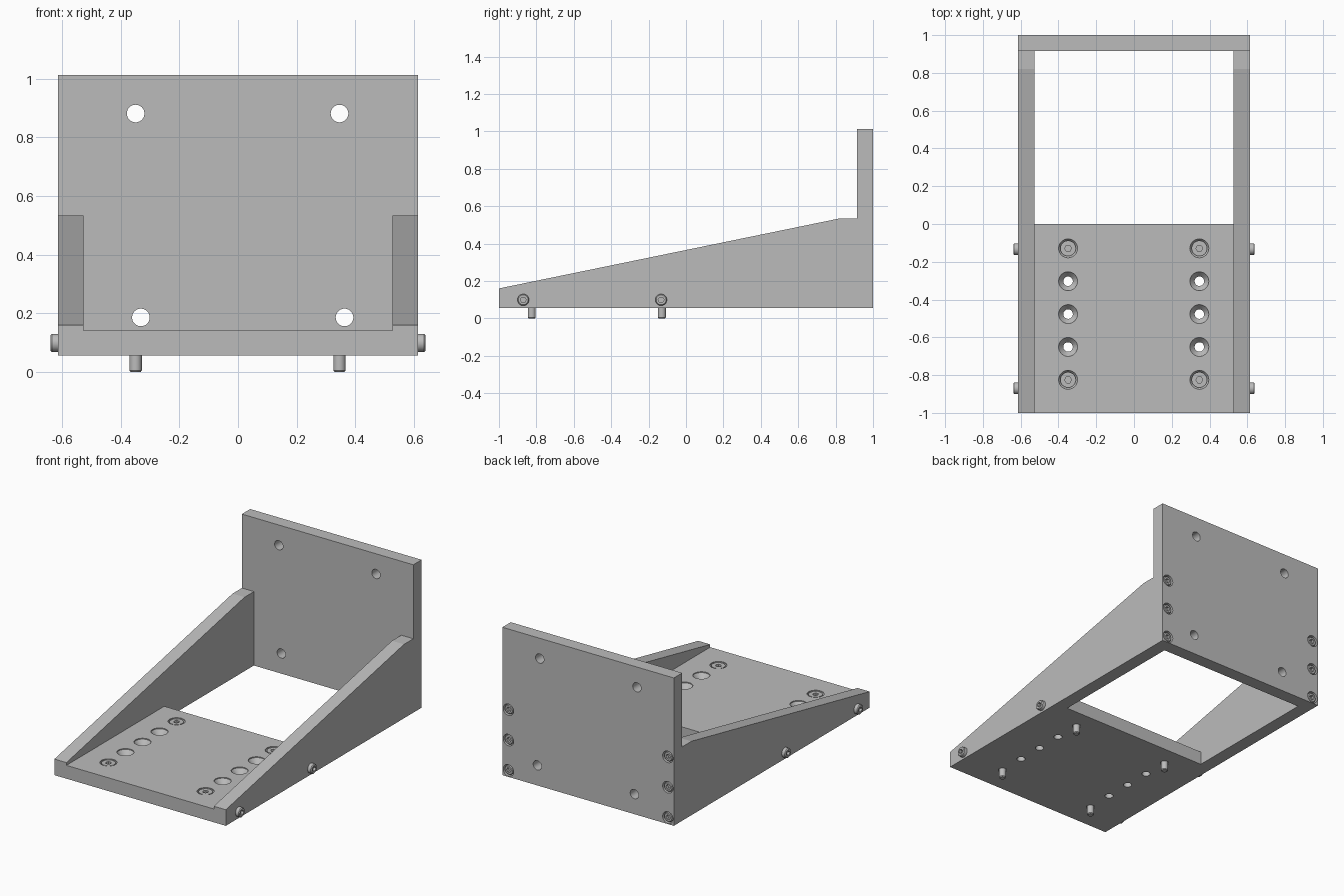
import bpy, bmesh, math
from mathutils import Vector, Matrix

if "Cube" in bpy.data.objects:
    bpy.data.objects.remove(bpy.data.objects["Cube"], do_unlink=True)

grey = bpy.data.materials.new("machined grey")
grey.use_nodes = True
grey.diffuse_color = (0.5, 0.5, 0.5, 1)
grey.node_tree.nodes["Principled BSDF"].inputs["Base Color"].default_value = (0.5, 0.5, 0.5, 1)

SEG = 48
W, INNER = 0.613, 0.527             # half widths: outside, between the side webs
BOTTOM, FLOOR, TOP = 0.056, 0.142, 1.012
BACK = 0.915                        # front face of the back plate


def make_object(name, bm):
    bmesh.ops.recalc_face_normals(bm, faces=bm.faces)
    mesh = bpy.data.meshes.new(name)
    bm.to_mesh(mesh)
    bm.free()
    mesh.materials.append(grey)
    obj = bpy.data.objects.new(name, mesh)
    bpy.context.collection.objects.link(obj)
    return obj


def prism(name, profile, x0, x1):
    """Side profile in y, z extruded from x0 to x1."""
    bm = bmesh.new()
    face = bm.faces.new([bm.verts.new((x0, y, z)) for y, z in profile])
    ext = bmesh.ops.extrude_face_region(bm, geom=[face])
    moved = [v for v in ext["geom"] if isinstance(v, bmesh.types.BMVert)]
    bmesh.ops.translate(bm, verts=moved, vec=(x1 - x0, 0, 0))
    return make_object(name, bm)


def slab(name, y0, y1, z0, z1):
    return prism(name, [(y0, z0), (y1, z0), (y1, z1), (y0, z1)], -W, W)


def lathe(bm, profile, place, direction, hex_from=99):
    """Closed turned solid; rings from hex_from onward are hexagonal."""
    turn = Vector(direction).to_track_quat("Z", "Y").to_matrix().to_4x4()
    matrix = Matrix.Translation(place) @ turn
    rings = []
    for n, (r, h) in enumerate(profile):
        ring = []
        for i in range(SEG):
            a = math.tau * i / SEG
            flat = math.cos(math.pi / 6) / math.cos(a % (math.pi / 3) - math.pi / 6)
            rr = r * flat if n >= hex_from else r
            ring.append(bm.verts.new(matrix @ Vector((rr * math.cos(a), rr * math.sin(a), h))))
        rings.append(ring)
    for a, b in zip(rings, rings[1:]):
        for i in range(SEG):
            j = (i + 1) % SEG
            bm.faces.new((a[i], a[j], b[j], b[i]))
    bm.faces.new(rings[0][::-1])
    bm.faces.new(rings[-1])


def boolean(target, other, operation):
    mod = target.modifiers.new(operation.lower(), "BOOLEAN")
    mod.operation, mod.solver, mod.object = operation, "EXACT", other
    other.hide_render = True


def smooth(obj):
    bpy.ops.object.select_all(action="DESELECT")
    obj.select_set(True)
    bpy.context.view_layer.objects.active = obj
    bpy.ops.object.shade_smooth_by_angle(angle=math.radians(10))


# Hole and screw positions
columns = (-0.349, 0.346)
rows = [-0.825 + 0.174 * i for i in range(5)]
floor_spots = [(x, y, FLOOR) for x in columns for y in (rows[0], rows[-1])]
side_spots = [((s * W, y, 0.099), (s, 0, 0)) for s in (-1, 1) for y in (-0.87, -0.133)]
back_spots = [(s * 0.57, 1, 0.098 + 0.196 * i) for s in (-1, 1) for i in range(3)]

# Frame parts: floor plate, back plate and two sloping webs
frame = slab("bracket_frame", -1, 0, BOTTOM, FLOOR)
parts = [slab("back_plate", BACK, 1, BOTTOM, TOP)]
web = [(-1, BOTTOM), (1, BOTTOM), (1, 0.534), (0.82, 0.534), (-1, 0.16)]
for side in (-1, 1):
    parts.append(prism("side_web", web, side * INNER, side * W))
for part in parts:
    boolean(frame, part, "UNION")

# Cutters: countersunk floor holes, plain back holes, counterbored back holes
bm = bmesh.new()
for x in columns:
    for y in rows:
        lathe(bm, [(0.025, -0.1), (0.025, -0.036), (0.05, -0.006), (0.05, 0.01)],
              (x, y, FLOOR), (0, 0, 1))
for x, z in ((-0.349, 0.881), (0.346, 0.881), (-0.331, 0.186), (0.363, 0.186)):
    lathe(bm, [(0.03, -0.1), (0.03, 0.01)], (x, 1, z), (0, 1, 0))
for spot in back_spots:
    lathe(bm, [(0.037, -0.04), (0.037, 0.01)], spot, (0, 1, 0))
cutter = make_object("hole_cutter", bm)
boolean(frame, cutter, "DIFFERENCE")

# Bake the frame and drop the helpers
evaluated = frame.evaluated_get(bpy.context.evaluated_depsgraph_get())
baked = bpy.data.meshes.new_from_object(evaluated)
frame.modifiers.clear()
frame.data = baked
baked.materials.clear()
baked.materials.append(grey)
for helper in parts + [cutter]:
    bpy.data.objects.remove(helper, do_unlink=True)
smooth(frame)

# Screws
flat_head = [(0.017, -0.142), (0.021, -0.137), (0.021, -0.036), (0.041, -0.012), (0.041, -0.003),
             (0.018, -0.003), (0.018, -0.02)]
cap_head = [(0.031, -0.03), (0.031, -0.005), (0.026, 0), (0.016, 0), (0.016, -0.018)]


def screws(name, profile, spots, hex_from):
    for i, (place, direction) in enumerate(spots):
        bm = bmesh.new()
        lathe(bm, profile, place, direction, hex_from)
        smooth(make_object(f"{name}_{i + 1}", bm))


screws("floor_screw", flat_head, [(p, (0, 0, 1)) for p in floor_spots], 5)
screws("side_screw", cap_head, [(Vector(p) + Vector(d) * 0.026, d) for p, d in side_spots], 3)
screws("back_screw", cap_head, [(Vector(p) - Vector((0, 0.004, 0)), (0, 1, 0)) for p in back_spots], 3)
